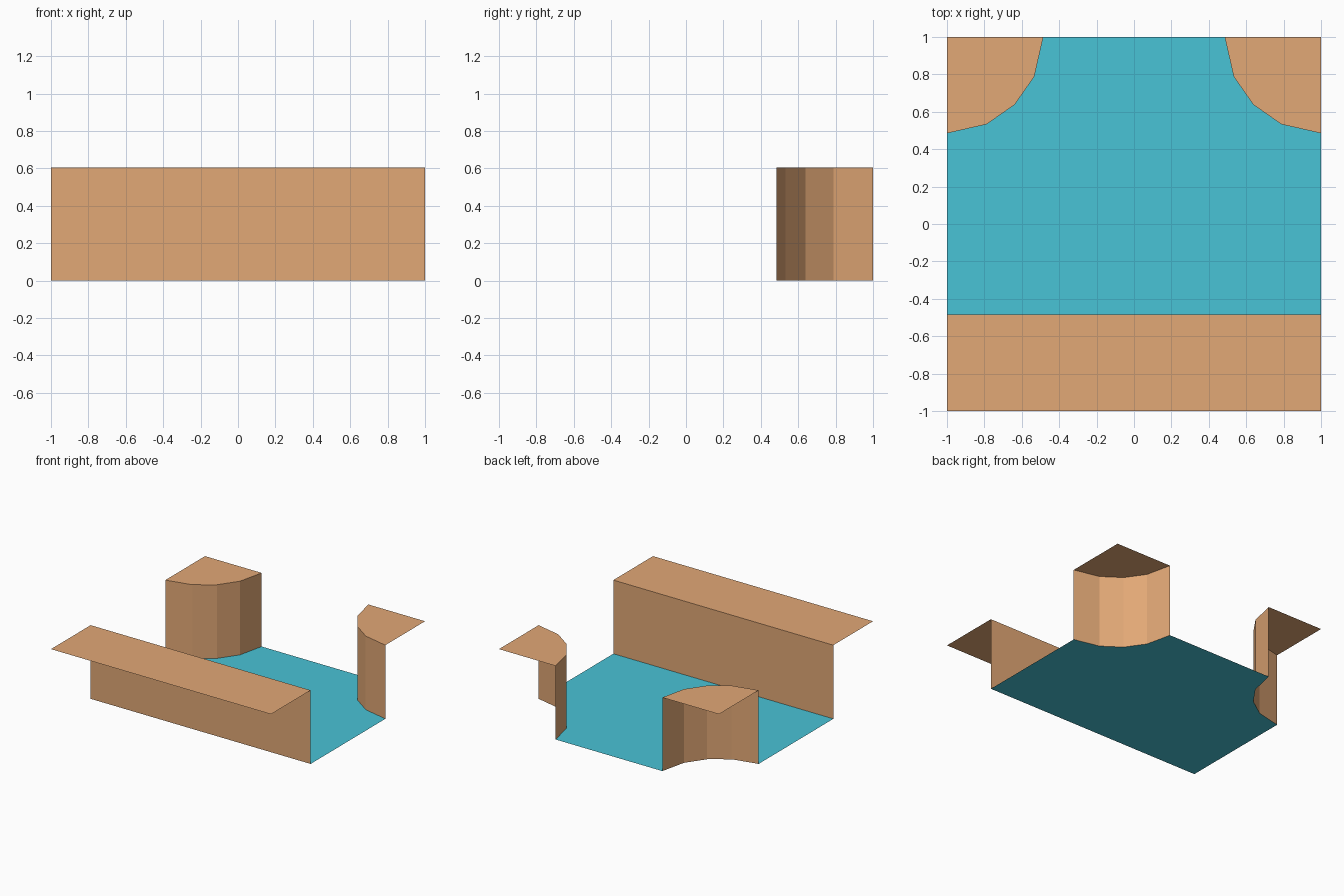
import bpy

if "Cube" in bpy.data.objects:
    bpy.data.objects.remove(bpy.data.objects["Cube"])


def srgb(*rgb):
    lin = [((c / 255 + 0.055) / 1.055) ** 2.4 for c in rgb]
    return (*lin, 1.0)


def material(name, color):
    m = bpy.data.materials.new(name)
    m.diffuse_color = color
    m.use_nodes = True
    m.node_tree.nodes["Principled BSDF"].inputs["Base Color"].default_value = m.diffuse_color
    return m


EARTH = material("earth", srgb(226, 168, 118))
WATER = material("water", srgb(73, 195, 214))
H = 0.605      # bank height
EDGE = 0.485   # distance of the banks from the centre


def add_mesh(name, verts, faces, mat):
    me = bpy.data.meshes.new(name)
    me.from_pydata(verts, [], faces)
    me.materials.append(mat)
    ob = bpy.data.objects.new(name, me)
    bpy.context.collection.objects.link(ob)
    return ob


def bank(name, shore, back):
    """Open bank: a wall along the shore line and a flat top reaching to the back points."""
    n = len(shore)
    verts = [(x, y, 0) for x, y in shore]
    verts += [(x, y, H) for x, y in shore + back]
    faces = [(i, i + 1, n + i + 1, n + i) for i in range(n - 1)]
    faces.append(tuple(reversed(range(n, len(verts)))))
    # wall looks towards the water, top looks up
    ob = add_mesh(name, verts, faces, EARTH)
    if ob.data.polygons[-1].normal.z < 0:
        ob.data.flip_normals()
    return ob


# Curved shore of the back right corner, and its mirror image
curve = [(EDGE, 1), (0.533, 0.788), (0.638, 0.638), (0.788, 0.533), (1, EDGE)]
mirrored = [(-x, y) for x, y in reversed(curve)]

# Straight front bank and two corner banks
bank("front_bank", [(1, -EDGE), (-1, -EDGE)], [(-1, -1), (1, -1)])
bank("right_corner_bank", curve, [(1, 1)])
bank("left_corner_bank", mirrored, [(-1, 1)])

# Water surface fills the space between the shores
outline = [(-1, -EDGE), (1, -EDGE)] + curve[::-1] + mirrored[::-1]
add_mesh("water_surface", [(x, y, 0) for x, y in outline],
         [tuple(range(len(outline)))], WATER)
